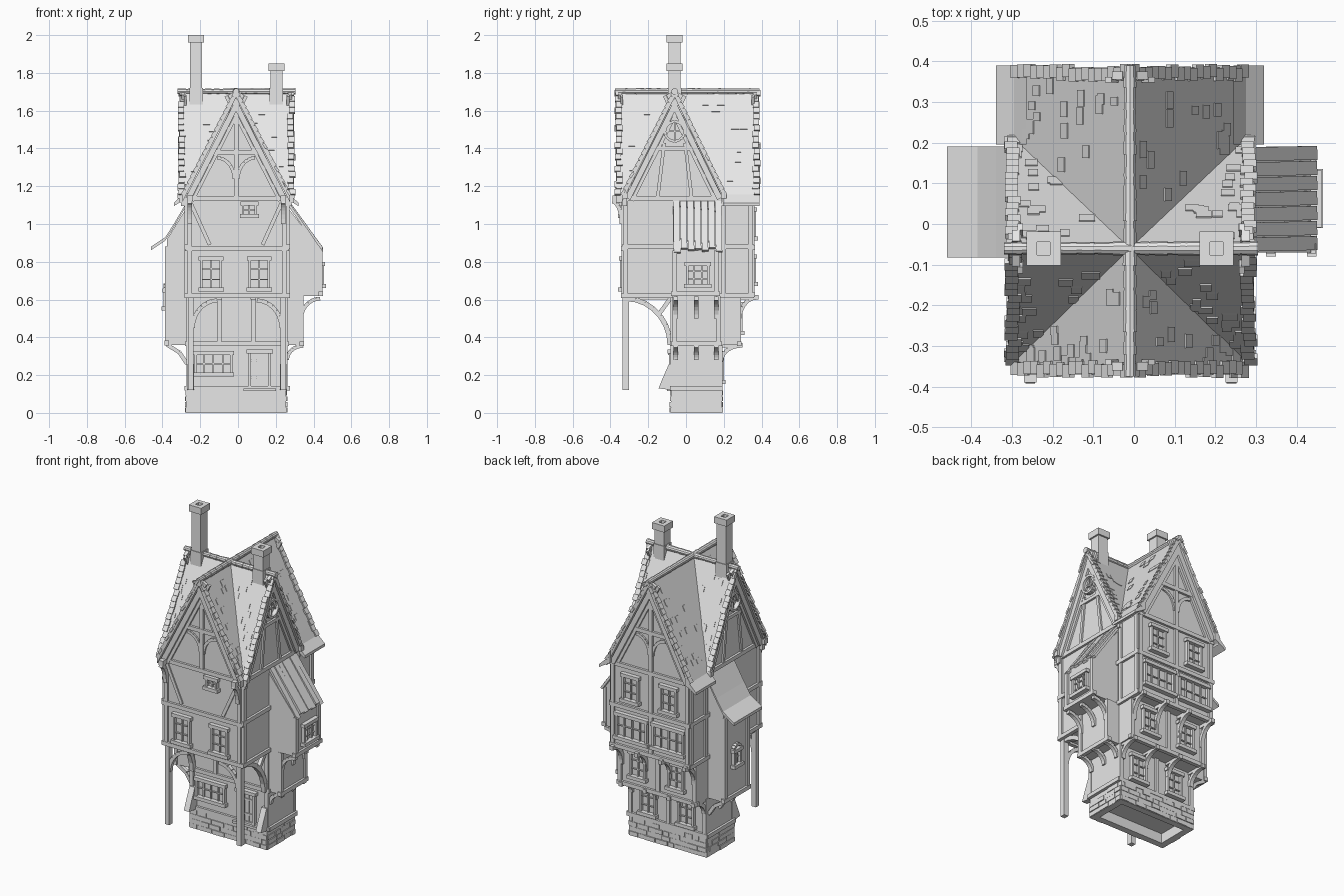
import bpy, bmesh, math, random
from mathutils import Vector as V, Matrix

random.seed(4)
if "Cube" in bpy.data.objects:
    bpy.data.objects.remove(bpy.data.objects["Cube"])
grey = bpy.data.materials.new("plain grey")
grey.use_nodes = True
grey.diffuse_color = (0.8, 0.8, 0.8, 1)
grey.node_tree.nodes["Principled BSDF"].inputs["Base Color"].default_value = (0.8, 0.8, 0.8, 1)

parts = {}
CX, CY = -0.01, -0.06          # roof crossing
L, R = -0.27, 0.26             # side walls
FRONT, PORCH, BACK = -0.33, -0.07, 0.35


def mesh(part):
    return parts.setdefault(part, bmesh.new()) if part not in parts else parts[part]


def box(part, x0, x1, y0, y1, z0, z1):
    m = Matrix.Translation(((x0 + x1) / 2, (y0 + y1) / 2, (z0 + z1) / 2))
    m = m @ Matrix.Diagonal((abs(x1 - x0), abs(y1 - y0), abs(z1 - z0), 1))
    bmesh.ops.create_cube(mesh(part), size=1, matrix=m)


def beam(part, p, q, w, d, up):
    """Square bar from p to q; d is its size along up, w across."""
    p, q = V(p), V(q)
    z = (q - p).normalized()
    x = V(up).cross(z).normalized()
    y = z.cross(x)
    rot = Matrix((x, y, z)).transposed().to_4x4()
    m = Matrix.Translation((p + q) / 2) @ rot @ Matrix.Diagonal((w, d, (q - p).length, 1))
    bmesh.ops.create_cube(mesh(part), size=1, matrix=m)


def prism(part, pts, shift):
    """Polygon given thickness by a shift vector."""
    bm = mesh(part)
    a = [bm.verts.new(p) for p in pts]
    b = [bm.verts.new(V(p) + V(shift)) for p in pts]
    faces = [bm.faces.new(a), bm.faces.new(b[::-1])]
    for i in range(len(a)):
        j = (i + 1) % len(a)
        faces.append(bm.faces.new((a[j], a[i], b[i], b[j])))
    bmesh.ops.recalc_face_normals(bm, faces=faces)


# A side is (axis it faces, sign); u runs along the wall
SIDES = {"front": (1, -1), "back": (1, 1), "left": (0, 1), "right": (0, -1)}


def at(side, plane, u, z, out=0.0):
    axis, s = SIDES[side]
    return V((u, plane + s * out, z)) if axis else V((plane + s * out, u, z))


def panel(part, side, plane, u0, u1, z0, z1, depth=0.012):
    a, b = at(side, plane, u0, z0, -0.01), at(side, plane, u1, z1, depth)
    box(part, a.x, b.x, a.y, b.y, z0, z1)


def brace(part, side, plane, pts, w=0.022, depth=0.012):
    n = at(side, 0, 0, 0, 1)
    for a, b in zip(pts, pts[1:]):
        beam(part, at(side, plane, *a), at(side, plane, *b), w, depth * 2, n)


def arc(cu, cz, ru, rz, a0=0, a1=90, n=7):
    ang = [math.radians(a0 + (a1 - a0) * i / n) for i in range(n + 1)]
    return [(cu + ru * math.cos(t), cz + rz * math.sin(t)) for t in ang]


def window(side, plane, u0, u1, z0, z1, cols=2, rows=3):
    p = side + "_windows"
    f = 0.013
    for u in (u0, u1 - f):
        panel(p, side, plane, u, u + f, z0, z1, 0.02)
    panel(p, side, plane, u0 - 0.008, u1 + 0.008, z1 - f, z1 + 0.008, 0.026)
    panel(p, side, plane, u0 - 0.01, u1 + 0.01, z0 - 0.008, z0 + f, 0.03)
    panel(p, side, plane, u0, u1, z0, z1, 0.002)
    for i in range(1, cols):
        u = u0 + (u1 - u0) * i / cols
        panel(p, side, plane, u - 0.004, u + 0.004, z0, z1, 0.012)
    for i in range(1, rows):
        z = z0 + (z1 - z0) * i / rows
        panel(p, side, plane, u0, u1, z - 0.003, z + 0.003, 0.010)


# Stone footing: hollow ring with uneven blocks
for y0, y1 in ((-0.08, -0.04), (0.15, 0.19)):
    box("stone_footing", -0.275, 0.255, y0, y1, 0, 0.12)
for x0, x1 in ((-0.275, -0.235), (0.215, 0.255)):
    box("stone_footing", x0, x1, -0.08, 0.19, 0, 0.12)
box("stone_footing", -0.25, 0.23, -0.05, 0.16, 0.06, 0.12)
for side, plane, a, b in (("front", -0.08, -0.275, 0.255), ("back", 0.19, -0.275, 0.255),
                          ("left", 0.255, -0.08, 0.19), ("right", -0.275, -0.08, 0.19)):
    for row in range(4):
        u = a
        while u < b - 0.02:
            e = min(b, u + random.uniform(0.04, 0.09))
            panel("stone_blocks", side, plane, u + 0.002, e - 0.002, row * 0.03 + 0.002,
                  row * 0.03 + 0.028, random.uniform(0, 0.007))
            u = e

# Stacked storeys, stepping out at the back and over the porch
box("ground_storey", L, R, PORCH, 0.18, 0.12, 0.36)
box("middle_storey", L, R, PORCH, 0.28, 0.36, 0.62)
box("upper_storey", L, R, FRONT, BACK, 0.62, 1.14)
prism("gable_walls", [(L, FRONT, 1.13), (R, FRONT, 1.13), (CX, FRONT, 1.67)], (0, BACK - FRONT, 0))
prism("gable_walls", [(L, FRONT, 1.13), (L, 0.2, 1.13), (L, CY, 1.67)], (R - L, 0, 0))

# Side bays with lean-to roofs
box("left_bay", R - 0.02, 0.335, PORCH, 0.18, 0.36, 0.62)
prism("left_bay", [(R, PORCH, 0.62), (0.435, PORCH, 0.62), (0.435, PORCH, 0.87), (R, PORCH, 1.09)], (0, 0.24, 0))
prism("right_bay", [(L, PORCH, 0.36), (-0.375, PORCH, 0.36), (-0.375, PORCH, 0.92), (L, PORCH, 1.09)], (0, 0.24, 0))
for i in range(7):
    y = PORCH + 0.019 + i * 0.037
    lift = random.uniform(0, 0.008)
    beam("plank_roof", (0.255, y, 1.125 + lift), (0.445, y + 0.004, 0.865 + lift - random.uniform(0, 0.02)),
         0.034, 0.014, (1, 0, 0.7))
flare = [(L, 1.12), (-0.34, 1.0), (-0.385, 0.93), (-0.46, 0.88)]
prism("right_bay_roof", [(x, -0.082, z) for x, z in flare] + [(x, -0.082, z - 0.018) for x, z in flare[::-1]],
      (0, 0.272, 0))

# Eight roof slopes meeting in valleys, with uneven edge tiles and shingles
C = V((CX, CY, 1.705))
for sx, xe in ((-1, -0.31), (1, 0.295)):
    for sy, ye, yv in ((-1, -0.37, -0.34), (1, 0.385, 0.21)):
        valley = V((CX + sx * 0.285, yv, 1.15))
        slopes = ((V((CX, ye, 1.705)), V((CX + sx * 0.285, ye, 1.15))),
                  (V((xe, CY, 1.705)), V((xe, yv, 1.15))))
        for top, low in slopes:
            prism("roof_slopes", [C, top, low, valley], (0, 0, -0.035))
            out = (top - C).normalized()
            n = out.cross(low - top).normalized()
            n = n if n.z > 0 else -n
            for i in range(18):
                a, b = top.lerp(low, i / 18), top.lerp(low, (i + 0.93) / 18)
                ext = out * random.uniform(-0.004, 0.008)
                beam("edge_tiles", a + ext - out * 0.015, b + ext - out * 0.015 + n * 0.004, 0.032, 0.014, n)
            for i in range(16):
                t = random.uniform(0.08, 0.9)
                s = random.uniform(0.1, 0.9)
                p = C.lerp(valley, t).lerp(top.lerp(low, t), s)
                d = (low - top).normalized()
                beam("shingles", p, p + d * 0.035, random.uniform(0.02, 0.045), 0.006, n)
            # Bargeboards under the rakes
            off = -out * 0.02 - n * 0.035
            beam("bargeboards", top + off, low + off, 0.02, 0.03, n)
            off = -out * 0.03 - n * 0.06
            beam("bargeboards", top + off, low + off, 0.014, 0.018, n)
    # Flared rear eaves
    fx = CX + sx * 0.285
    prism("rear_eaves", [(fx - sx * 0.03, 0.195, 1.215), (fx, 0.195, 1.155), (fx + sx * 0.045, 0.195, 1.112),
                         (fx + sx * 0.045, 0.195, 1.095), (fx - sx * 0.03, 0.195, 1.14)], (0, 0.195, 0))
    # Carved corner brackets below the eaves
    for y in (-0.325, 0.2):
        box("eave_corners", fx - sx * 0.03, fx + sx * 0.025, y - 0.015, y + 0.015, 1.135, 1.165)
        box("eave_corners", fx - sx * 0.03, fx + sx * 0.008, y - 0.012, y + 0.012, 1.095, 1.14)
    px = -0.255 if sx < 0 else 0.24
    box("eave_corners", px - 0.015, px + 0.015, -0.39, FRONT, 1.12, 1.15)
    brace("eave_corners", "left", px, arc(-0.39, 1.0, 0.05, 0.12), 0.022, 0.012)

# Ridge tiles
for axis, a, b in ((0, -0.32, 0.305), (1, -0.375, 0.39)):
    for i in range(14):
        t = a + (b - a) * (i + 0.5) / 14
        pos = (t, CY, 1.702) if axis == 0 else (CX, t, 1.702)
        rot = Matrix.Rotation(math.pi / 2, 4, "Y" if axis == 0 else "X")
        r = random.uniform(0.014, 0.017)
        bmesh.ops.create_cone(mesh("ridge_tiles"), cap_ends=True, segments=10, radius1=r, radius2=r + 0.002,
                              depth=(b - a) / 14, matrix=Matrix.Translation(pos) @ rot)

# Chimneys with open caps
for x, top in ((-0.222, 2.0), (0.203, 1.85)):
    w = 0.032
    box("chimneys", x - w, x + w, CY - w, CY + w, 1.62, top - 0.03)
    box("chimneys", x - w - 0.004, x + w + 0.004, CY - w - 0.004, CY + w + 0.004, 1.62, 1.72)
    for s in (-1, 1):
        box("chimney_caps", x + s * 0.016, x + s * 0.042, CY - 0.042, CY + 0.042, top - 0.04, top)
        box("chimney_caps", x - 0.042, x + 0.042, CY + s * 0.016, CY + s * 0.042, top - 0.04, top)

# Porch posts with curved braces
for s, x in ((1, -0.25), (-1, 0.24)):
    box("porch_posts", x - 0.015, x + 0.015, -0.335, -0.303, 0.12, 0.63)
    brace("porch_braces", "front", -0.32, arc(x + s * 0.14, 0.45, -s * 0.13, 0.145), 0.022, 0.012)
    brace("porch_braces", "left", x, arc(-0.32, 0.36, 0.235, 0.245), 0.026, 0.014)
    beam("porch_braces", (x, -0.145, 0.52), (x, -0.08, 0.61), 0.022, 0.022, (1, 0, 0))
    prism("porch_buttresses", [(x - 0.018, -0.07, 0.12), (x - 0.018, -0.145, 0.13), (x - 0.018, -0.125, 0.18),
                               (x - 0.018, -0.09, 0.26), (x - 0.018, -0.07, 0.26)], (0.036, 0, 0))
for x in (-0.1, 0.08):
    box("porch_joists", x - 0.014, x + 0.014, FRONT, PORCH, 0.6, 0.63)

# Timber frame: horizontal rails, then uprights
T = "timber_frame"
for side, plane, a, b, z in (("front", PORCH, L, R, 0.13), ("front", PORCH, L, R, 0.365), ("front", FRONT, L, R, 0.62),
                             ("front", FRONT, L, R, 0.87), ("front", FRONT, L, R, 1.135), ("front", FRONT, -0.14, 0.12, 1.38),
                             ("back", 0.18, L, R, 0.13), ("back", 0.28, L, R, 0.365), ("back", BACK, L, R, 0.625),
                             ("back", BACK, L, R, 0.875), ("back", BACK, L, R, 1.13), ("back", BACK, -0.14, 0.12, 1.38),
                             ("left", R, PORCH, 0.18, 0.13), ("left", 0.335, PORCH, 0.18, 0.365),
                             ("left", 0.435, PORCH, 0.17, 0.63), ("left", R, FRONT, BACK, 0.62), ("left", R, FRONT, BACK, 0.88),
                             ("left", R, FRONT, 0.2, 1.135), ("right", L, PORCH, 0.18, 0.13), ("right", -0.375, PORCH, 0.17, 0.37),
                             ("right", L, FRONT, BACK, 0.62), ("right", L, FRONT, BACK, 0.88), ("right", L, FRONT, 0.2, 1.135)):
    panel(T, side, plane, a - 0.01, b + 0.01, z - 0.012, z + 0.012, 0.014)
for side, plane, z0, z1, spots in (("front", PORCH, 0.12, 0.62, (-0.26, 0.25)), ("front", PORCH, 0.37, 0.6, (-0.1, 0.08)),
                                   ("front", FRONT, 0.62, 1.13, (-0.255, 0.245)), ("front", FRONT, 1.13, 1.6, (CX,)),
                                   ("back", 0.18, 0.12, 0.36, (-0.26, CX, 0.25)), ("back", 0.28, 0.36, 0.62, (-0.26, CX, 0.25)),
                                   ("back", BACK, 0.62, 1.13, (-0.26, CX, 0.25)), ("back", BACK, 1.13, 1.6, (CX,)),
                                   ("left", R, 0.62, 1.13, (-0.32, 0.2, 0.34)), ("right", L, 0.62, 1.13, (-0.32, 0.2, 0.34)),
                                   ("left", 0.335, 0.36, 0.62, (-0.06, 0.17)), ("left", 0.435, 0.62, 0.86, (-0.06, 0.16)),
                                   ("right", -0.375, 0.36, 0.88, (-0.06, 0.16))):
    for u in spots:
        panel(T, side, plane, u - 0.012, u + 0.012, z0, z1)
for side, plane in (("front", FRONT), ("back", BACK)):
    for s in (-1, 1):
        brace(T, side, plane, arc(CX + s * 0.1, 1.24, -s * 0.09, 0.11), 0.018, 0.01)
for s in (-1, 1):
    brace(T, "front", FRONT, [(CX + s * 0.24, 1.11), (CX + s * 0.14, 0.89)], 0.02, 0.008)
for side, plane in (("left", R), ("right", L)):
    for s in (-1, 1):
        brace(T, side, plane, [(CY + s * 0.09, 1.14), (CY + s * 0.055, 1.43)], 0.018, 0.01)
    panel(T, side, plane, CY - 0.13, CY + 0.13, 1.39, 1.41)
    # Round gable window
    ring = arc(CY, 1.49, 0.052, 0.052, 0, 360, 20)
    brace(side + "_round_window", side, plane, ring, 0.014, 0.026)
    panel(side + "_round_window", side, plane, CY - 0.004, CY + 0.004, 1.44, 1.54)
    panel(side + "_round_window", side, plane, CY - 0.05, CY + 0.05, 1.486, 1.494)

# Curved jetty brackets at the rear and under the bays
for x in (-0.255, -0.09, 0.075, 0.24):
    brace("rear_brackets", "left", x, arc(0.285, 0.27, -0.1, 0.085), 0.022, 0.012)
    brace("rear_brackets", "left", x, arc(0.37, 0.48, -0.09, 0.13), 0.022, 0.012)
    box("rear_brackets", x - 0.012, x + 0.012, 0.18, 0.3, 0.345, 0.37)
    box("rear_brackets", x - 0.012, x + 0.012, 0.28, 0.385, 0.6, 0.625)
for y in (-0.055, 0.055, 0.16):
    brace("bay_brackets", "front", y, arc(0.345, 0.28, -0.085, 0.075), 0.02, 0.012)
    brace("bay_brackets", "front", y, arc(0.435, 0.5, -0.1, 0.105), 0.02, 0.012)
    brace("bay_brackets", "front", y, [(-0.27, 0.26), (-0.31, 0.32), (-0.375, 0.36)], 0.02, 0.012)

# Windows and door
window("front", PORCH, -0.23, -0.03, 0.2, 0.32, 4, 2)
for u in (-0.2, 0.055):
    window("front", FRONT, u, u + 0.115, 0.65, 0.82)
window("front", FRONT, 0.02, 0.1, 1.04, 1.11, 2, 2)
for u in (-0.19, 0.07):
    for plane, z in ((0.18, 0.16), (0.28, 0.42), (BACK, 0.92)):
        window("back", plane, u, u + 0.11, z, z + 0.16)
for u in (-0.24, 0.01):
    window("back", BACK, u, u + 0.215, 0.68, 0.83, 4, 2)
window("left", 0.435, 0.0, 0.125, 0.67, 0.79, 3, 3)
window("right", -0.375, 0.02, 0.09, 0.55, 0.65, 2, 2)
brace("right_windows", "right", -0.375, arc(0.055, 0.65, 0.035, 0.03, 0, 180), 0.014, 0.02)
for u in (0.055, 0.16):
    panel("front_door", "front", PORCH, u, u + 0.015, 0.13, 0.33, 0.02)
panel("front_door", "front", PORCH, 0.045, 0.185, 0.315, 0.335, 0.028)
for i in range(3):
    panel("front_door", "front", PORCH, 0.071 + i * 0.03, 0.099 + i * 0.03, 0.13, 0.315, 0.006)
for z in (0.18, 0.27):
    panel("front_door", "front", PORCH, 0.07, 0.16, z, z + 0.012, 0.012)
panel("front_door", "front", PORCH, 0.03, 0.2, 0.115, 0.13, 0.03)

# Turn the collected parts into objects
for name, bm in parts.items():
    data = bpy.data.meshes.new(name)
    bm.to_mesh(data)
    bm.free()
    data.materials.append(grey)
    bpy.context.scene.collection.objects.link(bpy.data.objects.new(name, data))
